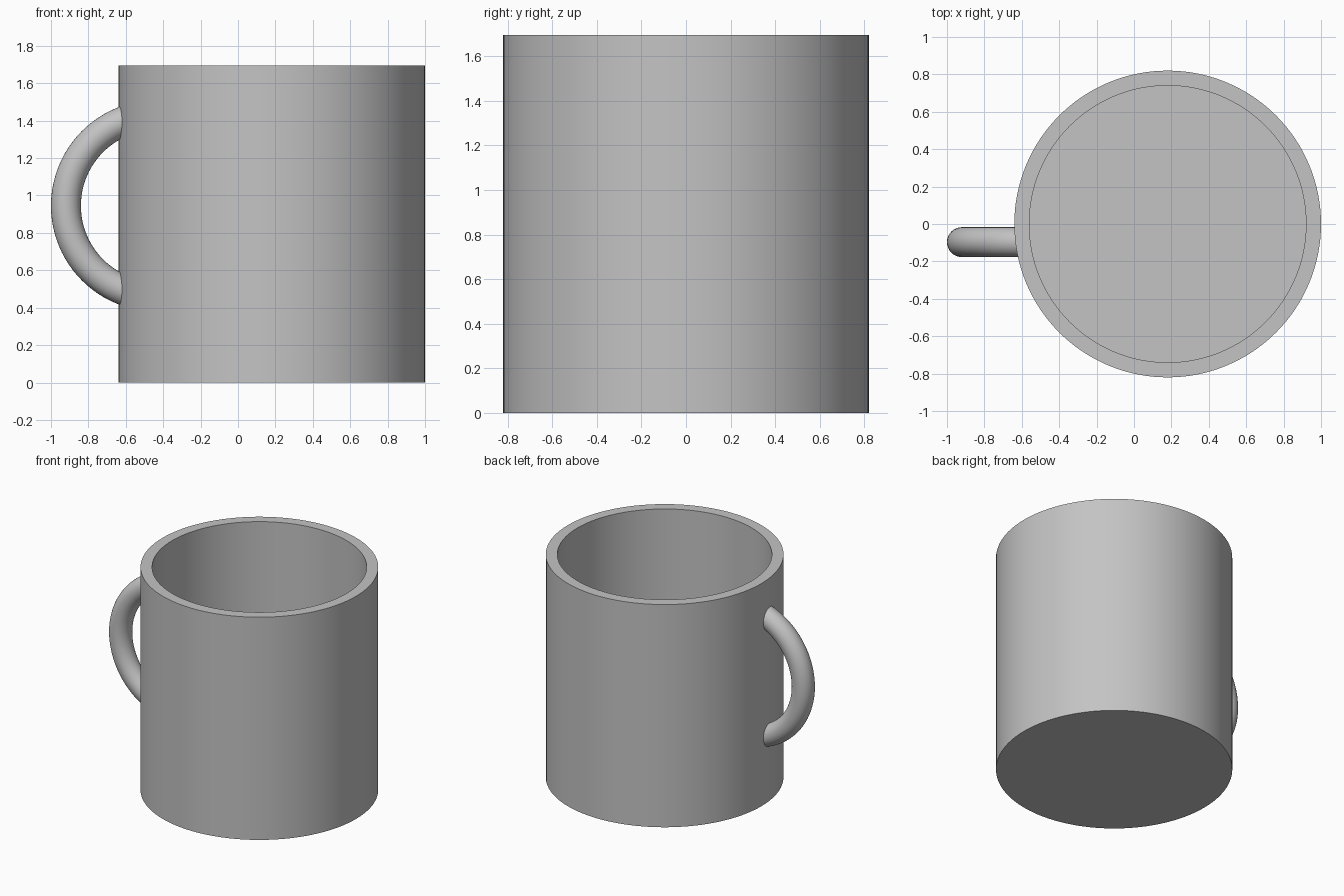
import bpy
import bmesh
from math import radians
from mathutils import Matrix, Vector

if "Cube" in bpy.data.objects:
    bpy.data.objects.remove(bpy.data.objects["Cube"], do_unlink=True)

CENTER_X, RADIUS, HEIGHT, WALL = 0.18, 0.82, 1.695, 0.08
HANDLE_CENTER = Vector((-0.435, -0.097, 0.945))
HANDLE_RADIUS, TUBE_RADIUS = 0.485, 0.08

clay = bpy.data.materials.new("grey_ceramic")
clay.use_nodes = True
color = (0.55, 0.55, 0.55, 1.0)
clay.diffuse_color = color
clay.node_tree.nodes["Principled BSDF"].inputs["Base Color"].default_value = color


def finish(bm, name):
    """Turn a bmesh into a smooth-shaded object that keeps its sharp edges."""
    bmesh.ops.recalc_face_normals(bm, faces=bm.faces)
    mesh = bpy.data.meshes.new(name)
    bm.to_mesh(mesh)
    bm.free()
    mesh.materials.append(clay)
    obj = bpy.data.objects.new(name, mesh)
    bpy.context.collection.objects.link(obj)
    bpy.ops.object.select_all(action='DESELECT')
    obj.select_set(True)
    bpy.context.view_layer.objects.active = obj
    bpy.ops.object.shade_smooth_by_angle(angle=radians(35))
    return obj


# Mug body: a cylinder whose top is inset to the rim and pushed down to the floor
bm = bmesh.new()
bmesh.ops.create_cone(bm, cap_ends=True, segments=128, radius1=RADIUS,
                      radius2=RADIUS, depth=HEIGHT,
                      matrix=Matrix.Translation((CENTER_X, 0, HEIGHT / 2)))
top = max(bm.faces, key=lambda f: f.calc_center_median().z)
bmesh.ops.inset_region(bm, faces=[top], thickness=WALL, use_even_offset=True)
opening = bmesh.ops.extrude_face_region(bm, geom=[top])
floor_verts = [g for g in opening["geom"] if isinstance(g, bmesh.types.BMVert)]
if top.is_valid:
    bmesh.ops.delete(bm, geom=[top], context='FACES_ONLY')
bmesh.ops.translate(bm, verts=floor_verts, vec=(0, 0, WALL - HEIGHT))
finish(bm, "mug_body")

# Handle: a round tube swept into a ring, cut off inside the thickness of the wall
bm = bmesh.new()
section = bmesh.ops.create_circle(
    bm, segments=32, radius=TUBE_RADIUS,
    matrix=Matrix.Translation(HANDLE_CENTER - Vector((HANDLE_RADIUS, 0, 0))) )
ring = section["verts"] + list(bm.edges)
bmesh.ops.spin(bm, geom=ring, cent=HANDLE_CENTER, axis=(0, 1, 0),
               angle=radians(360), steps=96, use_merge=True)
bmesh.ops.remove_doubles(bm, verts=bm.verts, dist=0.0001)
cut = bmesh.ops.bisect_plane(bm, geom=bm.verts[:] + bm.edges[:] + bm.faces[:],
                             plane_co=(-0.585, 0, 0), plane_no=(1, 0, 0),
                             clear_outer=True)
bmesh.ops.holes_fill(bm, edges=[e for e in bm.edges if e.is_boundary], sides=0)
finish(bm, "handle")
